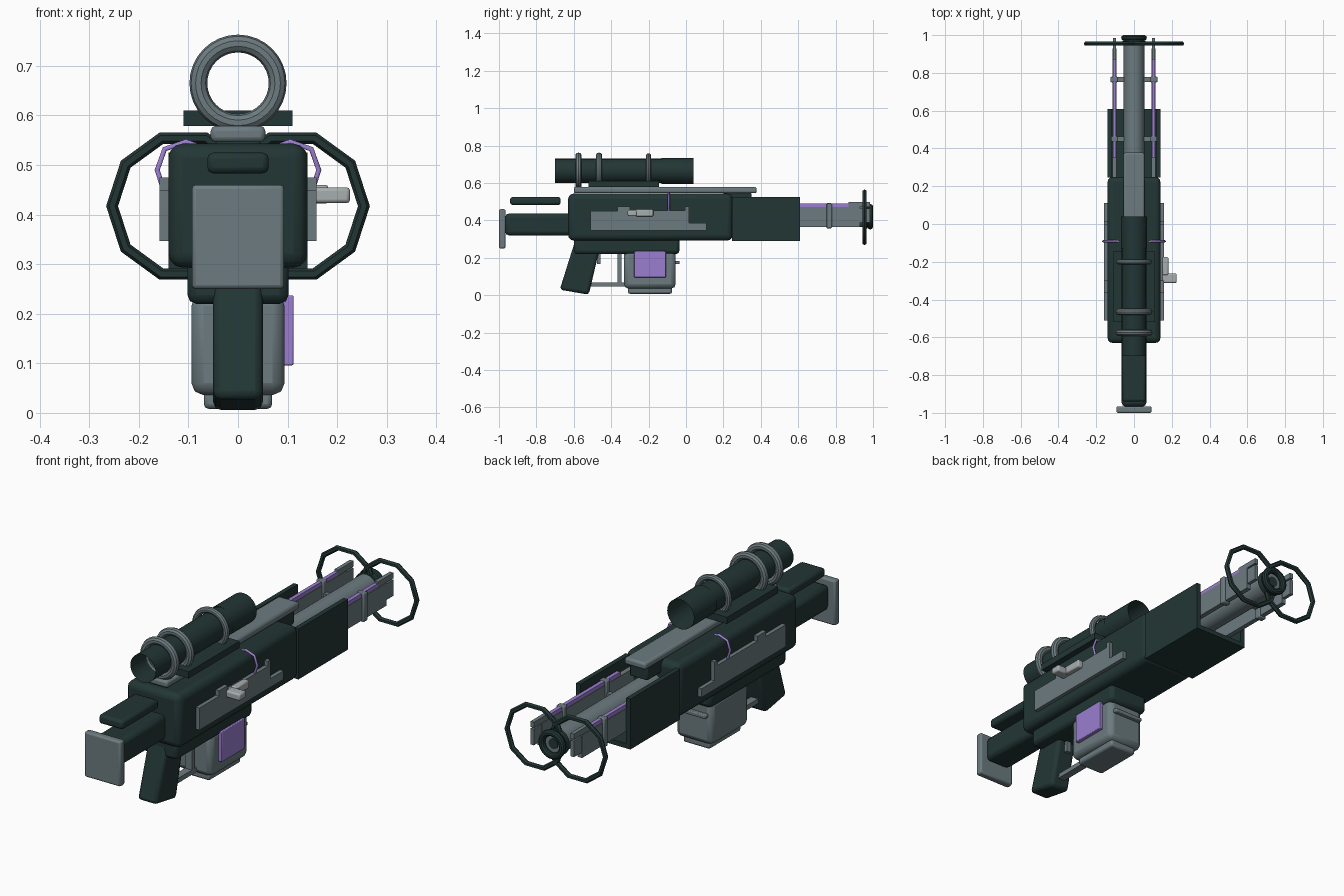
import bpy, bmesh, math

cube = bpy.data.objects.get("Cube")
if cube:
    bpy.data.objects.remove(cube, do_unlink=True)


def material(name, rgb):
    m = bpy.data.materials.new(name)
    m.use_nodes = True
    m.diffuse_color = (*rgb, 1)
    m.node_tree.nodes["Principled BSDF"].inputs["Base Color"].default_value = (*rgb, 1)
    return m


DARK = material("dark green", (0.016, 0.037, 0.035))
GREY = material("blue grey", (0.15, 0.198, 0.215))
LIGHT = material("light grey", (0.39, 0.42, 0.42))
PURPLE = material("purple", (0.33, 0.21, 0.63))


def finish(ob, name, mat, bevel=0.0, segments=2):
    ob.name = name
    ob.data.materials.append(mat)
    if bevel:
        mod = ob.modifiers.new("Bevel", "BEVEL")
        mod.width, mod.segments = bevel, segments
    bpy.ops.object.select_all(action="DESELECT")
    ob.select_set(True)
    bpy.context.view_layer.objects.active = ob
    bpy.ops.object.shade_smooth_by_angle(angle=math.radians(35))
    return ob


def box(name, mat, x, y, z, bevel=0.0, segments=2):
    """Box from (low, high) ranges on each axis."""
    bpy.ops.mesh.primitive_cube_add(size=1)
    ob = bpy.context.object
    for v in ob.data.vertices:
        v.co = [r[0] if c < 0 else r[1] for c, r in zip(v.co, (x, y, z))]
    return finish(ob, name, mat, bevel, segments)


def prism(name, mat, points, x0, x1, bevel=0.0):
    """Side profile of (y, z) points extruded from x0 to x1."""
    bm = bmesh.new()
    face = bm.faces.new([bm.verts.new((x0, y, z)) for y, z in points])
    ext = bmesh.ops.extrude_face_region(bm, geom=[face])["geom"]
    for v in ext:
        if isinstance(v, bmesh.types.BMVert):
            v.co.x = x1
    bmesh.ops.recalc_face_normals(bm, faces=bm.faces)
    mesh = bpy.data.meshes.new(name)
    bm.to_mesh(mesh)
    bm.free()
    ob = bpy.data.objects.new(name, mesh)
    bpy.context.collection.objects.link(ob)
    return finish(ob, name, mat, bevel)


def tube(name, mat, r, y0, y1, z, sides=24, fill="NGON"):
    bpy.ops.mesh.primitive_cylinder_add(
        vertices=sides, radius=r, depth=y1 - y0, end_fill_type=fill,
        location=(0, (y0 + y1) / 2, z), rotation=(math.pi / 2, 0, 0))
    return finish(bpy.context.object, name, mat)


def ring(name, mat, major, minor, x, y, z, sides=32, minor_sides=10):
    bpy.ops.mesh.primitive_torus_add(
        major_radius=major, minor_radius=minor, major_segments=sides,
        minor_segments=minor_sides, location=(x, y, z), rotation=(math.pi / 2, 0, 0))
    return finish(bpy.context.object, name, mat)


def wire(name, mat, points, r):
    curve = bpy.data.curves.new(name, "CURVE")
    curve.dimensions = "3D"
    curve.bevel_depth, curve.bevel_resolution = r, 1
    curve.use_fill_caps = True
    spline = curve.splines.new("POLY")
    spline.points.add(len(points) - 1)
    for p, co in zip(spline.points, points):
        p.co = (*co, 1)
    ob = bpy.data.objects.new(name, curve)
    ob.data.materials.append(mat)
    bpy.context.collection.objects.link(ob)


def wide(w):
    return (-w, w)


# Stock
box("butt_plate", GREY, wide(0.093), (-1, -0.965), (0.25, 0.46), 0.008)
box("stock", DARK, wide(0.065), (-0.967, -0.6), (0.32, 0.437), 0.02)
box("cheek_rest", DARK, wide(0.062), (-0.94, -0.67), (0.483, 0.525), 0.012)

# Receiver and grip
box("receiver", DARK, wide(0.14), (-0.63, 0.25), (0.293, 0.543), 0.028, 3)
box("lower_receiver", DARK, wide(0.102), (-0.6, -0.035), (0.22, 0.31), 0.018)
prism("grip", DARK, [(-0.59, 0.3), (-0.45, 0.3), (-0.52, 0.003), (-0.675, 0.03)],
      -0.05, 0.05, 0.016)
box("trigger_guard_bar", GREY, wide(0.018), (-0.54, -0.32), (0.046, 0.068))
box("trigger_guard_post", GREY, wide(0.018), (-0.365, -0.345), (0.05, 0.23))
box("trigger", GREY, wide(0.012), (-0.475, -0.458), (0.168, 0.23))

# Magazine
box("magazine", GREY, wide(0.094), (-0.332, -0.055), (0.036, 0.24), 0.024)
box("magazine_base", GREY, wide(0.069), (-0.31, -0.075), (0.008, 0.045), 0.01)
box("magazine_catch", GREY, wide(0.075), (-0.06, -0.035), (0.166, 0.184), 0.004)
box("magazine_panel", PURPLE, (0.09, 0.112), (-0.278, -0.108), (0.096, 0.237), 0.003)

# Side plates and cables, mirrored
plate = [(-0.51, 0.347), (0.11, 0.347), (0.11, 0.387), (0.015, 0.387), (0.015, 0.475),
         (-0.005, 0.475), (-0.005, 0.452), (-0.3, 0.452), (-0.3, 0.475),
         (-0.365, 0.475), (-0.365, 0.45), (-0.51, 0.45)]
for side, s in (("left", 1), ("right", -1)):
    prism(side + "_side_plate", GREY, plate, s * 0.13, s * 0.158)
    wire(side + "_cable", PURPLE,
         [(s * x, -0.092, z) for x, z in ((0.06, 0.53), (0.105, 0.547), (0.148, 0.532),
                                          (0.163, 0.49), (0.15, 0.45))], 0.006)

# Bolt handle
box("bolt_slide", LIGHT, (0.15, 0.182), (-0.27, -0.175), (0.422, 0.46), 0.006)
box("bolt_handle", LIGHT, (0.15, 0.226), (-0.312, -0.262), (0.423, 0.455), 0.007)

# Open-topped handguard
prism_walls = (0.29, 0.525)
box("handguard_floor", DARK, wide(0.14), (0.245, 0.61), (0.29, 0.312))
for side, s in (("left", 1), ("right", -1)):
    box(side + "_handguard_wall", DARK, sorted((s * 0.118, s * 0.14)),
        (0.245, 0.61), prism_walls)

# Top rail
box("top_rail", GREY, wide(0.055), (-0.6, 0.378), (0.546, 0.579), 0.01)
box("rail_support", DARK, wide(0.046), (0.2, 0.35), (0.485, 0.548), 0.006)

# Scope
SCOPE_Z = 0.665
box("scope_mount", DARK, wide(0.11), (-0.52, -0.145), (0.579, 0.61))
tube("scope_body", DARK, 0.065, -0.7, -0.125, SCOPE_Z, fill="NOTHING")
tube("scope_lens_housing", DARK, 0.069, -0.13, 0.04, SCOPE_Z, fill="NOTHING")
for y, minor in ((-0.575, 0.018), (-0.465, 0.018), (-0.2, 0.014)):
    ring("scope_ring", GREY, 0.08, minor, 0, y, SCOPE_Z)

# Barrel and muzzle
BORE_Z = 0.42
tube("barrel", GREY, 0.055, 0.24, 0.975, BORE_Z)
tube("muzzle_collar", DARK, 0.062, 0.945, 0.97, BORE_Z)
ring("muzzle_ring", DARK, 0.053, 0.015, 0, 0.985, BORE_Z)
tube("bore", DARK, 0.024, 0.97, 0.979, BORE_Z)

# Accelerator rails and loops beside the barrel, mirrored
for side, s in (("left", 1), ("right", -1)):
    def span(a, b):
        return sorted((s * a, s * b))
    box(side + "_rail", GREY, span(0.092, 0.115), (0.25, 0.93), (0.366, 0.472))
    box(side + "_rail_tip", GREY, span(0.095, 0.112), (0.9, 0.985), (0.39, 0.465))
    box(side + "_rail_cap", GREY, span(0.094, 0.112), (0.87, 0.985), (0.472, 0.498))
    box(side + "_energy_strip", PURPLE, span(0.094, 0.112), (0.35, 0.872), (0.472, 0.49))
    for y in (0.45, 0.765):
        box(side + "_rail_clamp", GREY, span(0.085, 0.124), (y - 0.015, y + 0.015),
            (0.358, 0.492), 0.005)
        box(side + "_rail_strut", GREY, span(0.04, 0.095), (y - 0.012, y + 0.012),
            (0.405, 0.435))
    ring(side + "_loop", DARK, 0.144, 0.012, s * 0.11, 0.955, BORE_Z - 0.003, 10, 6)
